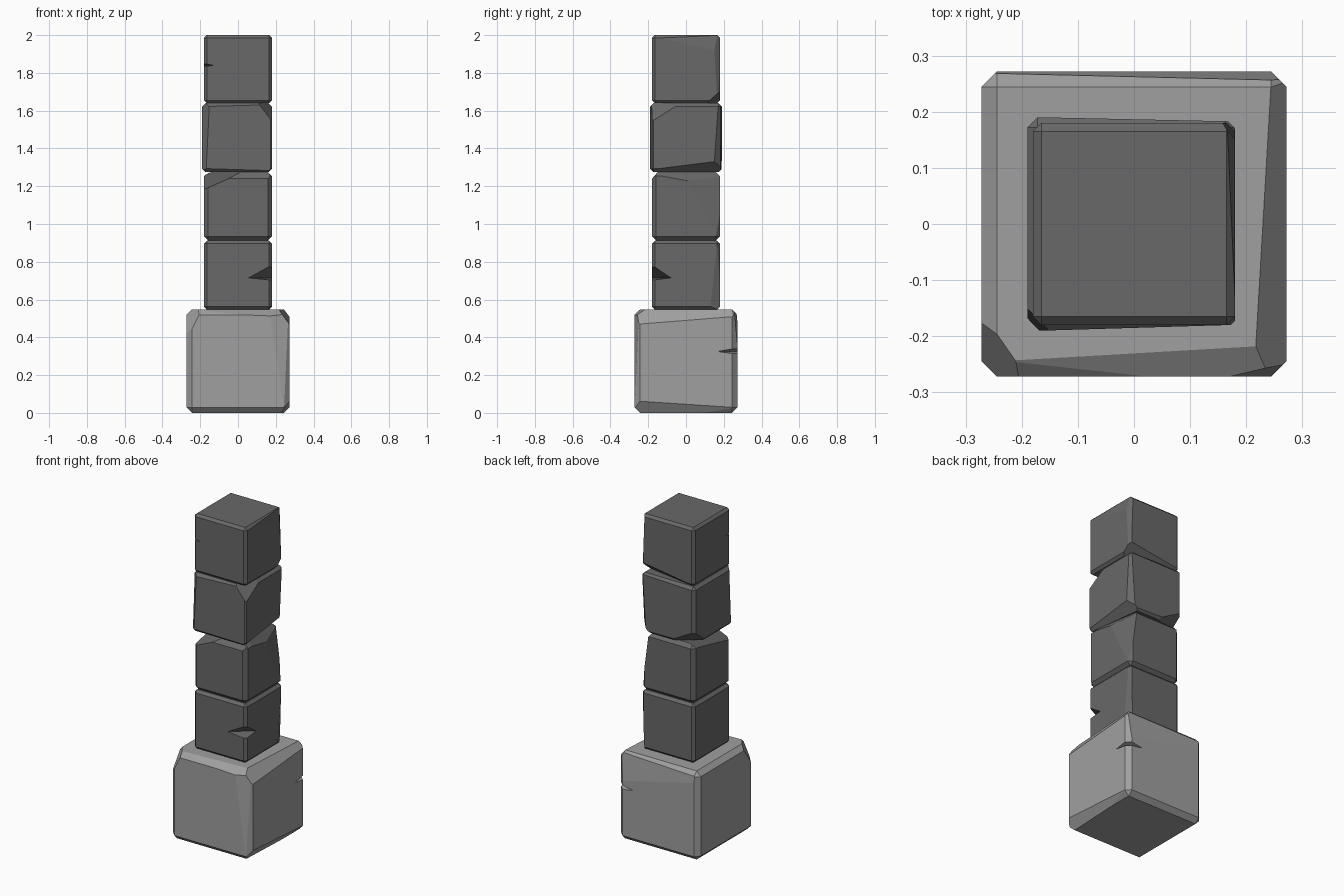
import bpy, bmesh
from mathutils import Vector

if "Cube" in bpy.data.objects:
    bpy.data.objects.remove(bpy.data.objects["Cube"])


def material(name, v):
    m = bpy.data.materials.new(name)
    m.diffuse_color = (v, v, v, 1)
    m.use_nodes = True
    m.node_tree.nodes["Principled BSDF"].inputs["Base Color"].default_value = m.diffuse_color
    return m


light = material("light stone", 0.35)
dark = material("dark stone", 0.14)


def finish(bm, name, mat):
    bmesh.ops.recalc_face_normals(bm, faces=bm.faces[:])
    me = bpy.data.meshes.new(name)
    bm.to_mesh(me)
    bm.free()
    ob = bpy.data.objects.new(name, me)
    bpy.context.collection.objects.link(ob)
    me.materials.append(mat)
    return ob


def block(name, lo, hi, bevel, mat, cuts, crack=None):
    """Chamfered box, chipped by planes through three points, with an optional corner crack."""
    lo, hi = Vector(lo), Vector(hi)
    mid = (lo + hi) / 2
    bm = bmesh.new()
    bmesh.ops.create_cube(bm, size=1)
    for v in bm.verts:
        v.co = mid + v.co * (hi - lo)
    bmesh.ops.bevel(bm, geom=bm.edges[:], offset=bevel, segments=1,
                    affect='EDGES', profile=0.5)
    for a, b, c in cuts:
        a, b, c = Vector(a), Vector(b), Vector(c)
        n = (b - a).cross(c - a).normalized()
        if n.dot(mid - a) > 0:
            n = -n
        r = bmesh.ops.bisect_plane(bm, geom=bm.verts[:] + bm.edges[:] + bm.faces[:],
                                   dist=1e-5, plane_co=a, plane_no=n, clear_outer=True)
        rim = [e for e in bm.edges if e.is_boundary]
        if rim:
            bmesh.ops.edgeloop_fill(bm, edges=rim)
    ob = finish(bm, name, mat)
    if crack:
        # wedge-shaped crack across a vertical edge
        x, y, z0, z1, zt, lx, ly = crack
        sx, sy = (1 if x > 0 else -1), (1 if y > 0 else -1)
        e = 0.01
        pts = [(x + sx * e, y + sy * e, z0), (x + sx * e, y + sy * e, z1),
               (x - sx * lx, y + sy * e, zt), (x + sx * e, y - sy * ly, zt),
               (x - sx * lx, y, zt), (x, y - sy * ly, zt)]
        cb = bmesh.new()
        for p in pts:
            cb.verts.new(p)
        bmesh.ops.convex_hull(cb, input=cb.verts[:])
        cutter = finish(cb, name + "_crack_cutter", mat)
        mod = ob.modifiers.new("crack", 'BOOLEAN')
        mod.object = cutter
        mod.operation = 'DIFFERENCE'
        mod.solver = 'EXACT'
        cutter.hide_render = True
        cutter.hide_set(True)
        bpy.context.view_layer.update()
        dg = bpy.context.evaluated_depsgraph_get()
        new = bpy.data.meshes.new_from_object(ob.evaluated_get(dg))
        ob.modifiers.clear()
        ob.data = new
        bpy.data.objects.remove(cutter)
    return ob


# Base stone
block("base_stone", (-.272, -.272, 0), (.272, .272, .547), .028, light, [
    ((.243, .228, .547), (.217, -.218, .547), (.272, -.25, .47)),
    ((.17, -.272, .52), (.24, -.272, .05), (.272, -.25, .47)),
    ((-.213, -.243, .547), (.217, -.218, .547), (0, -.272, .52)),
    ((-.272, -.19, .5), (-.205, -.272, .52), (-.25, -.272, .43)),
    ((.272, -.22, .06), (.272, .24, .03), (.24, 0, 0)),
    ((.27, .272, .36), (-.15, .272, .46), (.24, .258, .52)),
], (.268, .268, .31, .345, .325, .1, .1))

# Four pillar stones, bottom to top
block("pillar_stone_1", (-.18, -.18, .547), (.18, .18, .912), .016, dark, [
    ((.18, .165, .9), (.18, .13, .56), (.165, .18, .7)),
], (.18, -.18, .7, .795, .715, .125, .1))

block("pillar_stone_2", (-.18, -.18, .912), (.18, .18, 1.275), .022, dark, [
    ((.18, .03, 1.19), (.18, .15, .95), (.14, .18, 1.19)),
    ((-.05, -.18, 1.24), (.17, -.18, 1.24), (0, -.15, 1.275)),
    ((-.18, -.1, 1.2), (-.14, -.18, 1.2), (-.05, -.18, 1.24)),
    ((.18, 0, 1.23), (.18, .16, 1.2), (.14, 0, 1.275)),
])

block("pillar_stone_3", (-.19, -.19, 1.275), (.18, .19, 1.64), .018, dark, [
    ((-.16, -.19, 1.3), (.17, -.18, 1.3), (.17, -.18, 1.6)),
    ((-.16, .19, 1.3), (.17, .183, 1.3), (.17, .183, 1.6)),
    ((-.155, -.188, 1.6), (-.17, -.188, 1.3), (-.19, -.16, 1.45)),
    ((.11, -.19, 1.63), (.16, -.18, 1.57), (.18, -.06, 1.62)),
    ((.18, -.17, 1.29), (.18, .15, 1.33), (.13, .1, 1.275)),
    ((.18, .15, 1.33), (.18, .17, 1.62), (.155, .185, 1.45)),
    ((-.1, .19, 1.32), (-.19, .13, 1.32), (-.12, .12, 1.275)),
])

block("pillar_stone_4", (-.18, -.18, 1.64), (.18, .18, 2.0), .015, dark, [
    ((.18, -.16, 1.99), (.18, .15, 1.92), (.167, .15, 2.0)),
    ((.18, .15, 1.92), (.18, .165, 1.66), (.165, .18, 1.8)),
    ((.1, .18, 1.69), (-.1, .18, 1.66), (0, .14, 1.64)),
], (-.18, -.18, 1.83, 1.855, 1.84, .05, .05))
